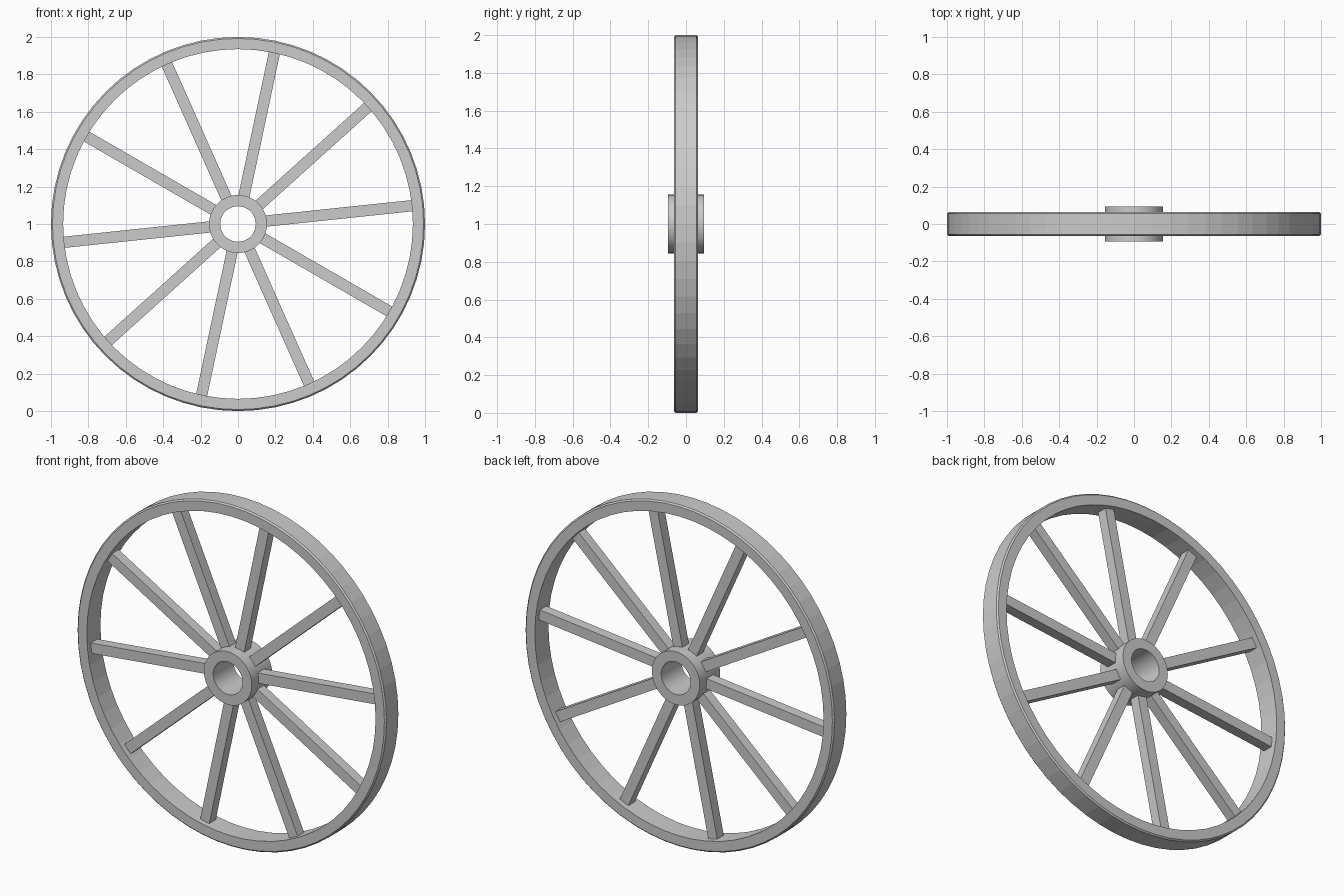
import bpy
import bmesh
from math import cos, sin, pi, radians
from mathutils import Matrix

cube = bpy.data.objects.get("Cube")
if cube:
    bpy.data.objects.remove(cube, do_unlink=True)

CENTRE_Z = 1.0
SEGMENTS = 64
SPOKES = 10

grey = bpy.data.materials.new("plain grey")
grey.use_nodes = True
colour = (0.6, 0.6, 0.6, 1)
grey.diffuse_color = colour
grey.node_tree.nodes["Principled BSDF"].inputs["Base Color"].default_value = colour


def add_object(name, bm):
    bmesh.ops.recalc_face_normals(bm, faces=bm.faces)
    mesh = bpy.data.meshes.new(name)
    bm.to_mesh(mesh)
    bm.free()
    mesh.materials.append(grey)
    obj = bpy.data.objects.new(name, mesh)
    obj.location.z = CENTRE_Z
    bpy.context.collection.objects.link(obj)
    return obj


def ring(name, profile):
    """Turn a closed (radius, y) profile around the y axis."""
    bm = bmesh.new()
    loops = []
    for i in range(SEGMENTS):
        a = 2 * pi * i / SEGMENTS
        loops.append([bm.verts.new((r * cos(a), y, r * sin(a))) for r, y in profile])
    n = len(profile)
    for i in range(SEGMENTS):
        p, q = loops[i], loops[(i + 1) % SEGMENTS]
        for j in range(n):
            k = (j + 1) % n
            bm.faces.new((p[j], p[k], q[k], q[j]))
    return add_object(name, bm)


# Rim with chamfered outer edges
half, chamfer = 0.063, 0.008
ring("rim", [(0.935, -half), (1 - chamfer, -half), (1, chamfer - half),
             (1, half - chamfer), (1 - chamfer, half), (0.935, half)])

# Hub with an open bore
ring("hub", [(0.095, -0.094), (0.155, -0.094), (0.155, 0.094), (0.095, 0.094)])

# Square spokes running from the hub to the rim
inner, outer, width = 0.14, 0.936, 0.06
for i in range(SPOKES):
    bm = bmesh.new()
    bmesh.ops.create_cube(bm, size=1)
    turn = Matrix.Rotation(-radians(6 + i * 360 / SPOKES), 4, 'Y')
    shift = Matrix.Translation(((inner + outer) / 2, 0, 0))
    scale = Matrix.Diagonal((outer - inner, width, width, 1))
    bm.transform(turn @ shift @ scale)
    add_object(f"spoke_{i + 1}", bm)
